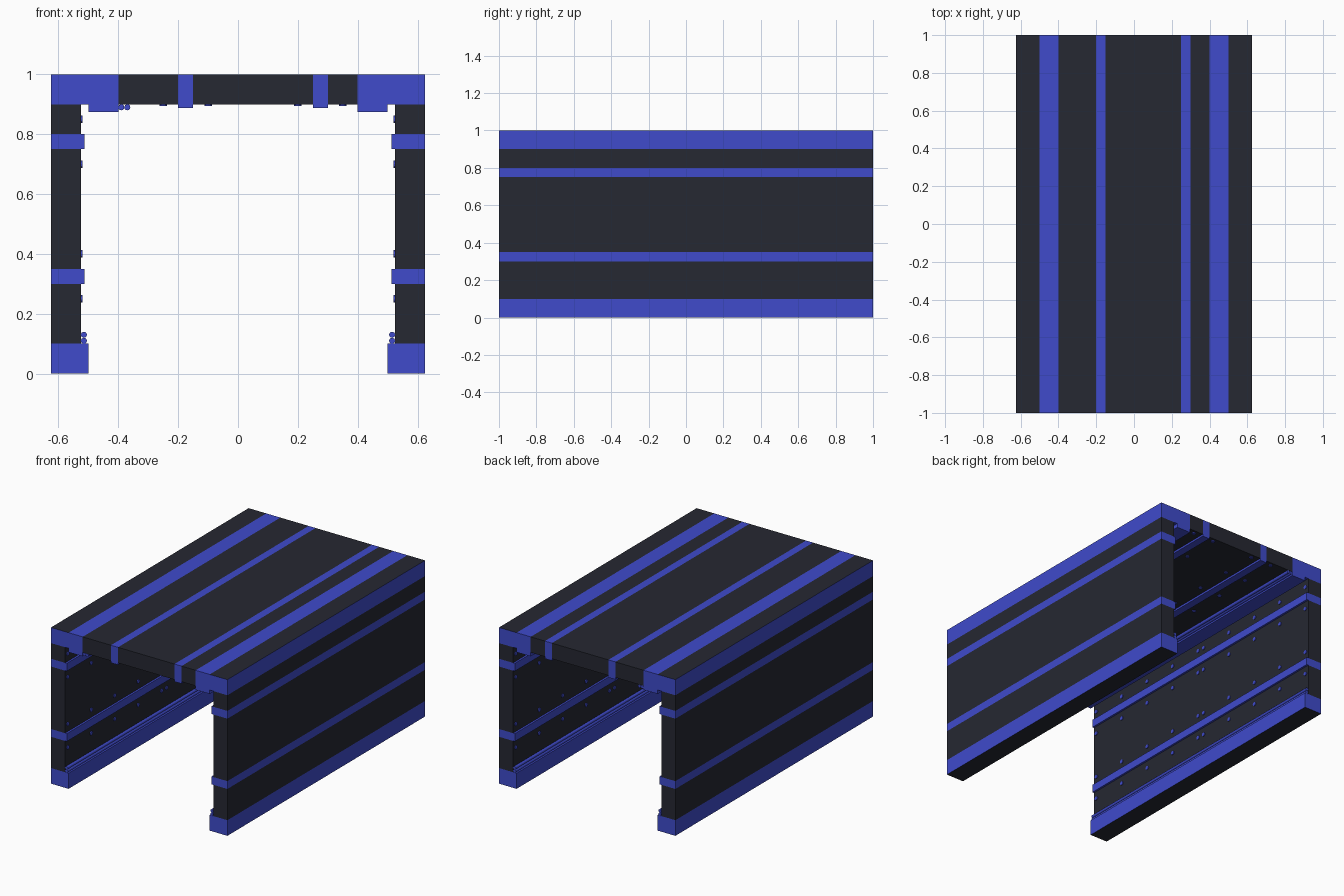
import bpy, bmesh
from math import pi, cos, sin
from mathutils import Matrix

if "Cube" in bpy.data.objects:
    bpy.data.objects.remove(bpy.data.objects["Cube"])


def material(name, colour):
    m = bpy.data.materials.new(name)
    m.diffuse_color = (*colour, 1)
    m.use_nodes = True
    m.node_tree.nodes["Principled BSDF"].inputs["Base Color"].default_value = m.diffuse_color
    return m


BLUE = material("blue_trim", (0.05, 0.07, 0.6))
DARK = material("dark_panel", (0.019, 0.021, 0.032))


def finish(name, bm, mats):
    bmesh.ops.recalc_face_normals(bm, faces=bm.faces[:])
    me = bpy.data.meshes.new(name)
    bm.to_mesh(me)
    bm.free()
    for m in mats:
        me.materials.append(m)
    ob = bpy.data.objects.new(name, me)
    bpy.context.collection.objects.link(ob)
    return ob


def extrude(name, profile, mat, dark_edges=()):
    """Run an x-z profile along the whole length; listed edges become dark faces."""
    bm = bmesh.new()
    a, b = [[bm.verts.new((x, y, z)) for x, z in profile] for y in (-1, 1)]
    bm.faces.new(a)
    bm.faces.new(b)
    n = len(profile)
    for i in range(n):
        j = (i + 1) % n
        f = bm.faces.new((a[i], a[j], b[j], b[i]))
        f.material_index = int(i in dark_edges)
    return finish(name, bm, (mat, DARK))


def bar(name, x0, x1, z0, z1, mat, dark_edges=()):
    return extrude(name, [(x0, z0), (x1, z0), (x1, z1), (x0, z1)], mat, dark_edges)


def pipe(name, x, z, r=0.01, sides=16):
    ob = extrude(name, [(x + r * cos(2 * pi * i / sides), z + r * sin(2 * pi * i / sides))
                        for i in range(sides)], BLUE)
    bpy.context.view_layer.objects.active = ob
    ob.select_set(True)
    bpy.ops.object.shade_smooth_by_angle()
    ob.select_set(False)


def rivets(name, spots, rot):
    """Rows of small studs, five in each half of the length."""
    bm = bmesh.new()
    for x, z in spots:
        for half in (-0.5, 0.5):
            for k in range(-2, 3):
                bmesh.ops.create_cone(
                    bm, cap_ends=True, segments=12, radius1=0.0125, radius2=0.0125, depth=0.01,
                    matrix=Matrix.Translation((x, half + k * 0.2375, z)) @ rot)
    finish(name, bm, (BLUE,))


for side, s in (("left", 1), ("right", -1)):
    # Foot beam with dark underside
    bar(side + "_foot_beam", -0.625 * s, -0.5 * s, 0, 0.1, BLUE, (0,))
    # Wall panels and the ribs between them
    for i, (z0, z1) in enumerate(((0.1, 0.3), (0.35, 0.75), (0.8, 0.9))):
        bar(f"{side}_wall_panel_{i}", -0.625 * s, -0.525 * s, z0, z1, DARK)
    for z in (0.3, 0.75):
        bar(f"{side}_wall_rib", -0.625 * s, -0.5125 * s, z, z + 0.05, BLUE)
    # Stepped eaves beam with dark outer top strip
    eaves = [(-0.625, 0.9), (-0.5, 0.9), (-0.5, 0.875), (-0.4, 0.875),
             (-0.4, 1), (-0.5, 1), (-0.625, 1)]
    extrude(side + "_eaves_beam", [(x * s, z) for x, z in eaves], BLUE, (5,))
    # Pipes along the foot
    for z in (0.11, 0.13):
        pipe(side + "_wall_pipe", -0.515 * s, z)
    # Wall rivets
    rivets(side + "_wall_rivets", [(-0.525 * s, z) for z in (0.25, 0.4, 0.7, 0.85)],
           Matrix.Rotation(pi / 2, 4, 'Y'))

# Roof panels, ribs, pipes and rivets
for i, (x0, x1) in enumerate(((-0.4, -0.2), (-0.15, 0.25), (0.3, 0.4))):
    bar(f"roof_panel_{i}", x0, x1, 0.9, 1, DARK)
for x in (-0.2, 0.25):
    bar("roof_rib", x, x + 0.05, 0.8875, 1, BLUE)
for x in (-0.39, -0.37):
    pipe("roof_pipe", x, 0.89)
rivets("roof_rivets", [(x, 0.9) for x in (-0.25, -0.1, 0.2, 0.35)], Matrix.Identity(4))
